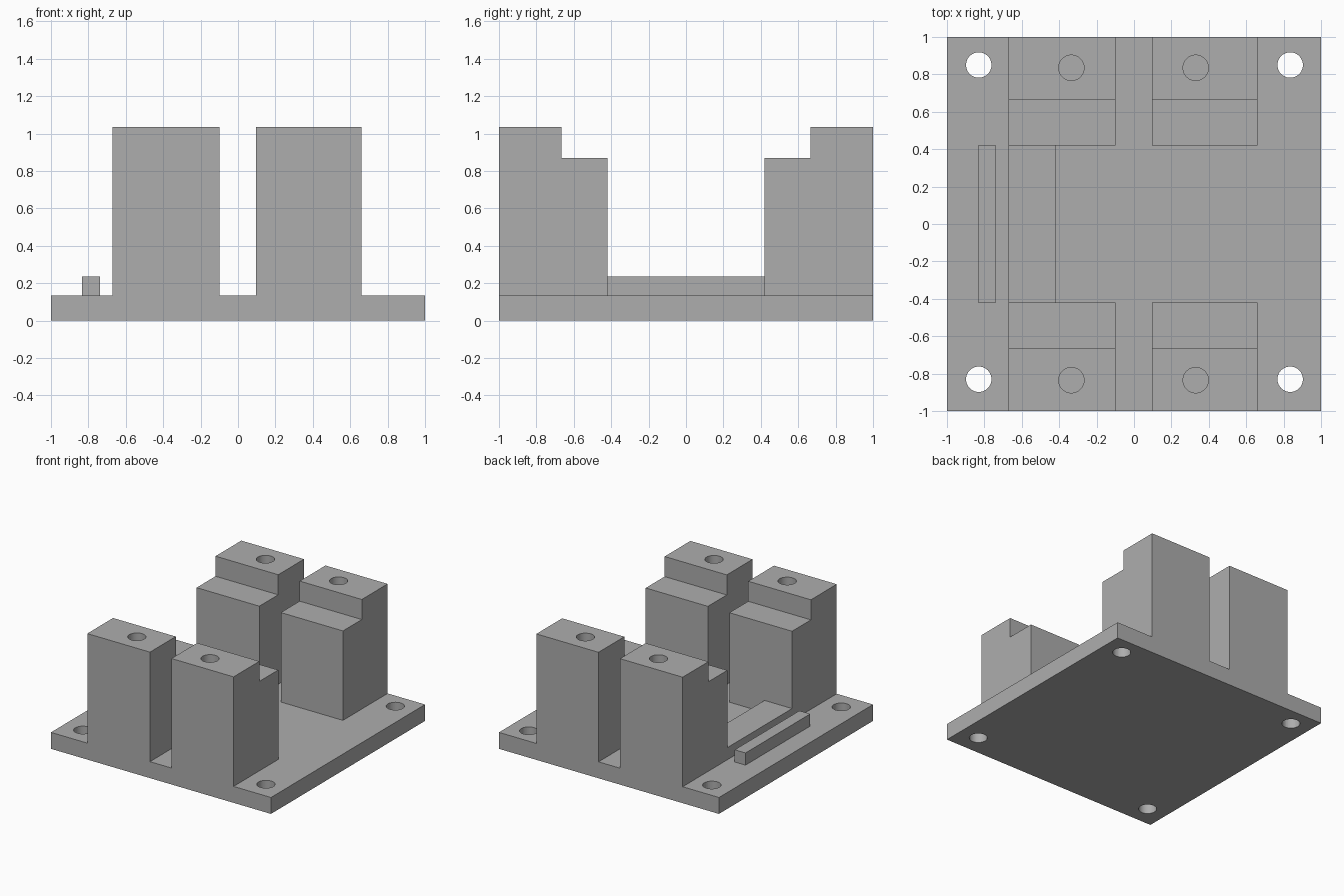
import bpy
import bmesh
import math

cube = bpy.data.objects.get("Cube")
if cube:
    bpy.data.objects.remove(cube)

grey = bpy.data.materials.new("plain grey")
grey.use_nodes = True
GREY = (0.42, 0.42, 0.42, 1)
grey.diffuse_color = GREY
grey.node_tree.nodes["Principled BSDF"].inputs["Base Color"].default_value = GREY

PLATE_TOP = 0.135
RAIL_TOP = 0.235
SHELF_TOP = 0.87
TOWER_TOP = 1.035
HOLE_RADIUS = 0.068
HOLE_DEPTH = 0.4
INNER_Y = 0.42
STEP_Y = 0.665


def prism(name, profile, x0, x1):
    """Extrude a (y, z) profile along x."""
    bm = bmesh.new()
    face = bm.faces.new([bm.verts.new((x0, y, z)) for y, z in profile])
    grown = bmesh.ops.extrude_face_region(bm, geom=[face])["geom"]
    moved = [v for v in grown if isinstance(v, bmesh.types.BMVert)]
    bmesh.ops.translate(bm, verts=moved, vec=(x1 - x0, 0, 0))
    bmesh.ops.recalc_face_normals(bm, faces=bm.faces)
    mesh = bpy.data.meshes.new(name)
    bm.to_mesh(mesh)
    bm.free()
    mesh.materials.append(grey)
    obj = bpy.data.objects.new(name, mesh)
    bpy.context.collection.objects.link(obj)
    return obj


def block(name, x0, x1, y0, y1, z0, z1):
    return prism(name, [(y0, z0), (y1, z0), (y1, z1), (y0, z1)], x0, x1)


def drill(obj, x, y, z0, z1):
    """Cut a round vertical hole, then discard the cutter."""
    bpy.ops.mesh.primitive_cylinder_add(
        vertices=48, radius=HOLE_RADIUS, depth=z1 - z0, location=(x, y, (z0 + z1) / 2))
    cutter = bpy.context.object
    cutter.hide_render = True
    cutter.data.materials.append(grey)
    bpy.ops.object.select_all(action="DESELECT")
    obj.select_set(True)
    bpy.context.view_layer.objects.active = obj
    mod = obj.modifiers.new("hole", "BOOLEAN")
    mod.operation = "DIFFERENCE"
    mod.solver = "EXACT"
    mod.object = cutter
    bpy.ops.object.modifier_apply(modifier=mod.name)
    bpy.data.objects.remove(cutter)
    bpy.ops.object.shade_smooth_by_angle(angle=math.radians(30))


# Base plate with four through holes at its corners
base_plate = block("base_plate", -1, 1, -1, 1, 0, PLATE_TOP)
for x in (-0.83, 0.835):
    for y in (-0.83, 0.85):
        drill(base_plate, x, y, -0.1, PLATE_TOP + 0.1)

# Four stepped towers, each with a blind hole in the top
for side, x0, x1, hole_x in (("right", -0.67, -0.1, -0.335), ("left", 0.095, 0.66, 0.33)):
    for end, s in (("front", -1), ("back", 1)):
        profile = [(s, PLATE_TOP), (s, TOWER_TOP), (s * STEP_Y, TOWER_TOP),
                   (s * STEP_Y, SHELF_TOP), (s * INNER_Y, SHELF_TOP), (s * INNER_Y, PLATE_TOP)]
        tower = prism(f"{end}_{side}_tower", profile, x0, x1)
        drill(tower, hole_x, s * 0.835, TOWER_TOP - HOLE_DEPTH, TOWER_TOP + 0.1)

# Low rails on the right side: a wide one joining the towers and a thin outer one
block("wide_rail", -0.67, -0.42, -INNER_Y, INNER_Y, PLATE_TOP, RAIL_TOP)
block("thin_rail", -0.835, -0.737, -INNER_Y, INNER_Y, PLATE_TOP, RAIL_TOP)
